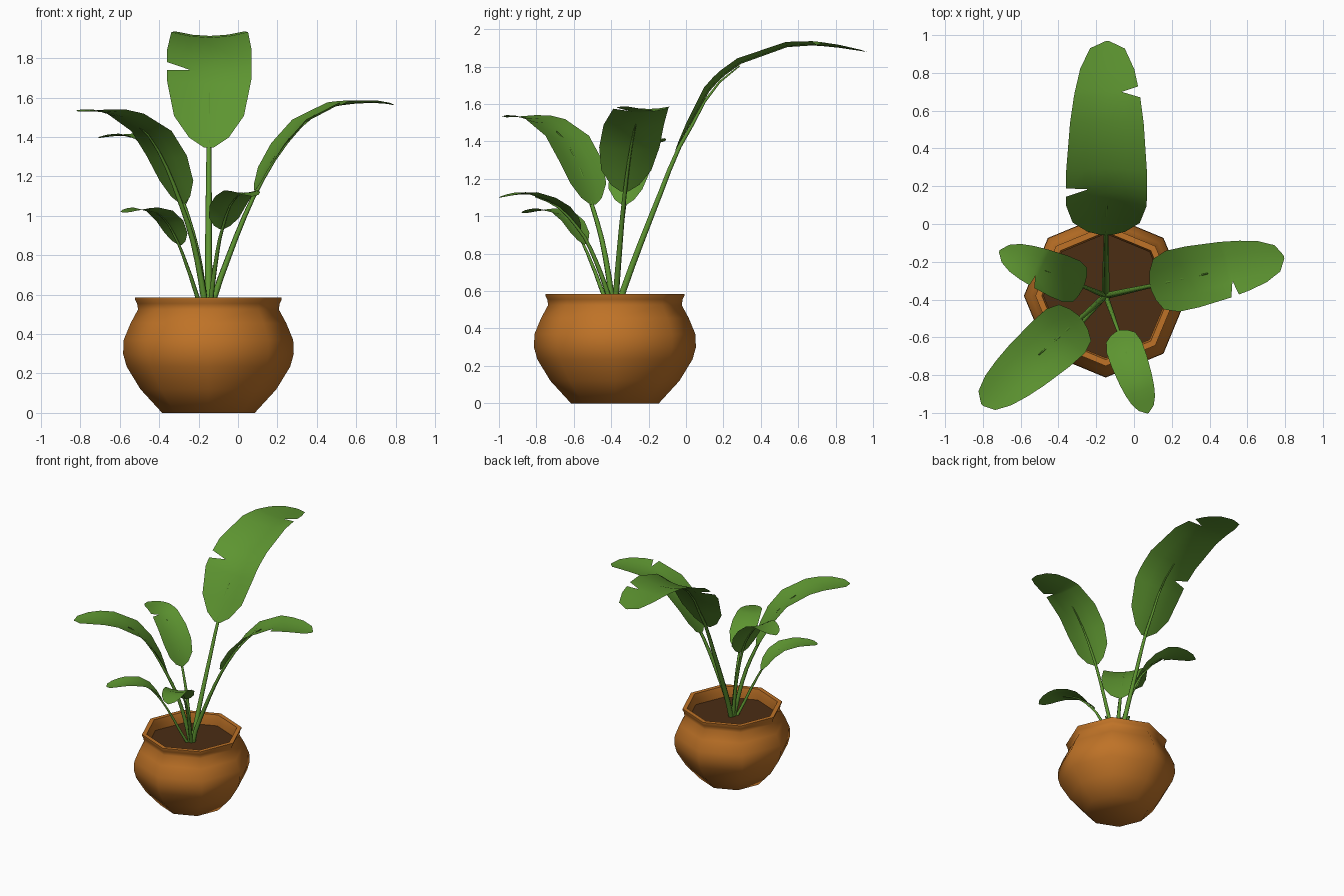
import bpy, bmesh
from math import sin, cos, pi, radians
from mathutils import Vector

if "Cube" in bpy.data.objects:
    bpy.data.objects.remove(bpy.data.objects["Cube"])

CX, CY = -0.15, -0.38      # pot axis


def material(name, rgb):
    m = bpy.data.materials.new(name)
    m.diffuse_color = (*rgb, 1)
    m.use_nodes = True
    m.node_tree.nodes["Principled BSDF"].inputs["Base Color"].default_value = m.diffuse_color
    return m


CLAY = material("clay", (0.52, 0.17, 0.02))
SOIL = material("soil", (0.07, 0.026, 0.007))
GREEN = material("leaf_green", (0.11, 0.30, 0.03))


def loft(name, rings, mat, closed=True, angle=55):
    """Skin a list of point rows; closed rows become capped tubes."""
    bm = bmesh.new()
    rows = [[bm.verts.new(p) for p in r] for r in rings]
    n = len(rows[0])
    for a, b in zip(rows, rows[1:]):
        for i in range(n if closed else n - 1):
            j = (i + 1) % n
            bm.faces.new((a[i], a[j], b[j], b[i]))
    if closed:
        bm.faces.new(rows[0][::-1])
        bm.faces.new(rows[-1])
        bmesh.ops.recalc_face_normals(bm, faces=bm.faces)
    me = bpy.data.meshes.new(name)
    bm.to_mesh(me)
    bm.free()
    me.materials.append(mat)
    ob = bpy.data.objects.new(name, me)
    bpy.context.collection.objects.link(ob)
    bpy.ops.object.select_all(action='DESELECT')
    ob.select_set(True)
    bpy.context.view_layer.objects.active = ob
    bpy.ops.object.shade_smooth_by_angle(angle=radians(angle))
    return ob


def octagon(r, z):
    return [(CX + r * cos(i * pi / 4), CY + r * sin(i * pi / 4), z) for i in range(8)]


# Pot: eight-sided turned profile, outside then inside
POT = [(0.235, 0), (0.345, 0.12), (0.415, 0.235), (0.433, 0.30), (0.430, 0.37),
       (0.395, 0.455), (0.357, 0.525), (0.362, 0.555), (0.372, 0.575), (0.372, 0.585),
       (0.338, 0.585), (0.328, 0.545), (0.328, 0.47)]
loft("pot", [octagon(r, z) for r, z in POT], CLAY)
loft("soil", [octagon(0.329, 0.48), octagon(0.329, 0.50)], SOIL)


def smooth_path(pts, steps=8):
    """Catmull-Rom curve through (distance, height) points."""
    p = [Vector(q) for q in pts]
    p = [2 * p[0] - p[1]] + p + [2 * p[-1] - p[-2]]
    out = []
    for a, b, c, d in zip(p, p[1:], p[2:], p[3:]):
        for k in range(steps):
            t = k / steps
            out.append(0.5 * (2 * b + (c - a) * t + (2 * a - 5 * b + 4 * c - d) * t * t
                              + (3 * b - a - 3 * c + d) * t ** 3))
    return out + [p[-2]]


def along(path, s):
    """Point and unit tangent at fraction s of the path length."""
    lens = [(b - a).length for a, b in zip(path, path[1:])]
    left = s * sum(lens)
    for a, b, l in zip(path, path[1:], lens):
        if left <= l:
            break
        left -= l
    t = (b - a).normalized()
    return a + t * min(left, l), t


# Leaf outline: (fraction of length, fraction of half width)
OUTLINE = [(0, 0.12), (0.04, 0.47), (0.13, 0.83), (0.28, 1), (0.45, 1), (0.65, 0.91),
           (0.76, 0.81), (0.86, 0.67), (0.945, 0.43), (1, 0.05)]


def outline(s):
    for (a, wa), (b, wb) in zip(OUTLINE, OUTLINE[1:]):
        if s <= b:
            return wa + (wb - wa) * (s - a) / (b - a)
    return OUTLINE[-1][1]


def plant_leaf(name, azimuth, stem, blade, width, radius, notches=()):
    """stem and blade are (distance, height) points; notches are (fraction, side)."""
    az = radians(azimuth)
    out, side = Vector((cos(az), sin(az), 0)), Vector((sin(az), -cos(az), 0))
    up = Vector((0, 0, 1))
    base = Vector((CX, CY, 0))
    full = smooth_path(stem + blade)
    cut = len(stem) * 8
    blade_path = full[cut:]

    # blade: slightly cupped strip, torn at the notches
    stations = {s for s, _ in OUTLINE}
    for s, _ in notches:
        stations = {q for q in stations if abs(q - s) > 0.03}
        stations |= {s - 0.022, s, s + 0.022}
    rows = []
    for s in sorted(stations):
        p, t = along(blade_path, s)
        nrm = -out * t.y + up * t.x
        c = base + out * p.x + up * p.y + nrm * 0.004
        row = []
        for u in (-1, -0.5, 0, 0.5, 1):
            w = width * outline(s) * abs(u)
            if (s, 1 if u > 0 else -1) in notches:
                w *= 0.45
            row.append(c + side * (w if u > 0 else -w) + nrm * (0.16 * w * w / width))
        rows.append(row)
    loft(name + "_blade", rows, GREEN, closed=False, angle=60)

    # stem: tapering six-sided tube running on under the blade as its midrib
    path = full[:cut + int((len(full) - cut) * 0.5)]
    rings = []
    for k in range(12):
        f = k / 11
        p, t = along(path, f)
        nrm = -out * t.y + up * t.x
        r = radius * (1 - 0.8 * f ** 1.5)
        c = base + out * p.x + up * p.y - nrm * r * 0.5
        rings.append([c + side * r * cos(a * pi / 3) + nrm * r * sin(a * pi / 3)
                      for a in range(6)])
    loft(name + "_stem", rings, GREEN, angle=70)


# Six leaves around the pot
plant_leaf("tall_back_leaf", 89.6, [(0, .48), (.04, .62), (.13, .86), (.25, 1.16)],
           [(.325, 1.345), (.42, 1.51), (.52, 1.68), (.69, 1.82), (.92, 1.9),
            (1.12, 1.905), (1.38, 1.87)],
           0.214, 0.020, [(0.35, -1), (0.77, 1)])
plant_leaf("right_leaf", 12.3, [(0, .48), (.025, .6), (.08, .75), (.16, .95)],
           [(.245, 1.13), (.37, 1.33), (.52, 1.49), (.655, 1.55), (.86, 1.57), (.98, 1.555)],
           0.165, 0.017, [(0.67, 1)])
plant_leaf("front_left_leaf", 221.4, [(0, .48), (.045, .69), (.1, .88)],
           [(.18, 1.06), (.3, 1.28), (.43, 1.43), (.6, 1.505), (.75, 1.525), (.89, 1.525)],
           0.155, 0.017)
plant_leaf("front_leaf", -70.2, [(0, .48), (.06, .66), (.14, .84)],
           [(.2, .93), (.32, 1.05), (.47, 1.11), (.56, 1.11), (.66, 1.095)],
           0.098, 0.014)
plant_leaf("left_leaf", 157.2, [(0, .48), (.05, .8)],
           [(.13, 1.06), (.2, 1.2), (.32, 1.34), (.42, 1.395), (.52, 1.40), (.61, 1.39)],
           0.118, 0.015, [(0.65, -1)])
plant_leaf("low_front_left_leaf", 228.7, [(.02, .48), (.085, .6), (.14, .71), (.18, .78)],
           [(.22, .85), (.32, .97), (.42, 1.02), (.54, 1.025), (.66, 1.01)],
           0.092, 0.012)
